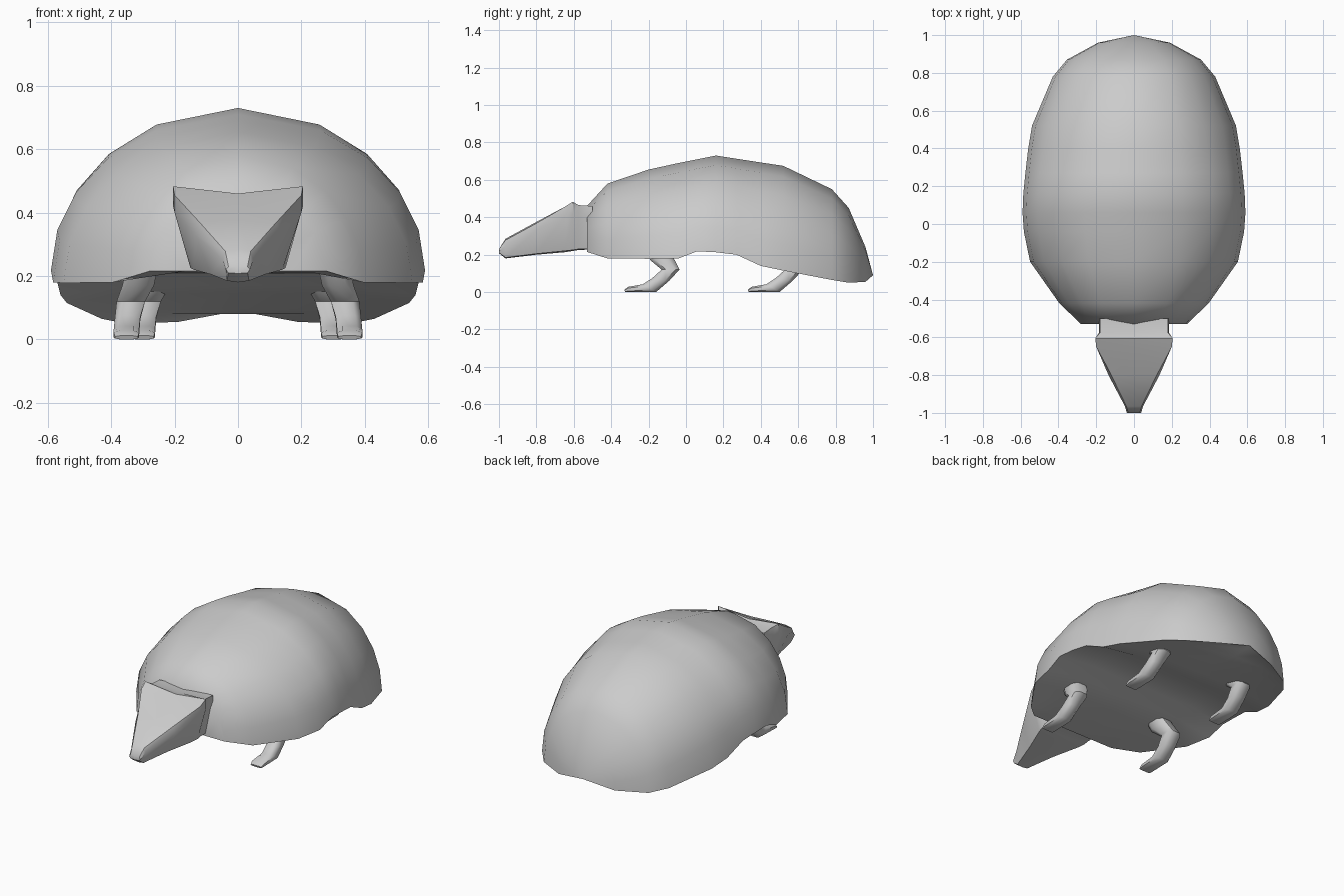
import bpy, bmesh, math

if "Cube" in bpy.data.objects:
    bpy.data.objects.remove(bpy.data.objects["Cube"])

grey = bpy.data.materials.new("plain grey")
grey.diffuse_color = (0.6, 0.6, 0.6, 1)
grey.use_nodes = True
grey.node_tree.nodes["Principled BSDF"].inputs["Base Color"].default_value = grey.diffuse_color


def loft(name, rings, angle, tip=None):
    """Skin closed rings of equal length, capping the ends or closing on a tip."""
    bm = bmesh.new()
    rows = [[bm.verts.new(p) for p in r] for r in rings]
    n = len(rows[0])
    for a, b in zip(rows, rows[1:]):
        for i in range(n):
            j = (i + 1) % n
            bm.faces.new((a[i], a[j], b[j], b[i]))
    bm.faces.new(rows[0])
    if tip:
        t = bm.verts.new(tip)
        for i in range(n):
            bm.faces.new((rows[-1][i], rows[-1][(i + 1) % n], t))
    else:
        bm.faces.new(rows[-1])
    bmesh.ops.recalc_face_normals(bm, faces=bm.faces)
    me = bpy.data.meshes.new(name)
    bm.to_mesh(me)
    bm.free()
    me.materials.append(grey)
    ob = bpy.data.objects.new(name, me)
    bpy.context.collection.objects.link(ob)
    bpy.ops.object.select_all(action='DESELECT')
    ob.select_set(True)
    bpy.context.view_layer.objects.active = ob
    bpy.ops.object.shade_smooth_by_angle(angle=math.radians(angle))
    return ob


def mirrored(half):
    """Half section from top centre to bottom centre -> full ring."""
    return half + [(-x, y, z) for x, y, z in half[-2:0:-1]]


# Domed body: y, half width, top height, rim height
stations = [
    (-.53, .28, .46, .215), (-.42, .395, .58, .18), (-.2, .55, .655, .178),
    (-.04, .583, .69, .18), (.06, .59, .71, .218), (.16, .586, .73, .213),
    (.27, .575, .713, .20), (.4, .56, .693, .14), (.52, .54, .675, .115),
    (.78, .43, .55, .065), (.87, .355, .45, .05), (.96, .19, .24, .055)]
body_rings = []
for y, w, top, rim in stations:
    half = [(w * math.cos(math.radians(a)),  y,
             rim + (top - rim) * math.sin(math.radians(a)))
            for a in (90, 64, 46, 30, 15, 0)]
    half[0] = (0, y, top)
    dip = 0 if y < -.5 else .03          # slightly hollow belly
    half += [(w * .6, y, rim + dip), (0, y, rim + dip)]
    body_rings.append(mirrored(half))
loft("body", body_rings, 50, tip=(0, 1.0, .09))

# Head with neck: y, top z, corner, side, low side, bottom z
head = [
    (-.50, .46, (.18, .46), (.185, .40), (.15, .23), .228),
    (-.575, .46, (.18, .465), (.185, .40), (.15, .23), .225),
    (-.605, .46, (.205, .483), (.205, .42), (.15, .225), .22),
    (-.65, .445, (.20, .455), (.20, .40), (.14, .22), .213),
    (-.80, .375, (.12, .368), (.135, .33), (.085, .205), .20),
    (-.965, .285, (.04, .278), (.048, .25), (.035, .185), .18),
    (-1.0, .23, (.03, .23), (.038, .22), (.03, .21), .208)]
head_rings = []
for y, top, c, s, l, bot in head:
    head_rings.append(mirrored([(0, y, top), (c[0], y, c[1]), (s[0], y, s[1]),
                                (l[0], y, l[1]), (0, y, bot)]))
loft("head", head_rings, 40)

# Legs: front edge (y, z), back edge (y, z), sideways centre, half width
leg = [
    ((-.33, .012), (-.325, 0), .352, .036), ((-.31, .028), (-.30, 0), .352, .04),
    ((-.23, .042), (-.16, 0), .352, .04), ((-.18, .075), (-.09, .06), .348, .04),
    ((-.13, .12), (-.035, .12), .338, .045), ((-.19, .17), (-.06, .17), .315, .05),
    ((-.22, .24), (-.10, .24), .30, .05)]


def soft(v):
    return math.copysign(abs(v) ** .7, v)


def make_leg(name, side, dx, dy):
    rings = []
    for f, b, cx, hw in leg:
        ring = []
        for k in range(8):
            a = math.tau * (k + .5) / 8
            u = .5 + .5 * soft(math.cos(a)) / soft(math.cos(math.pi / 8))
            v = soft(math.sin(a)) / soft(math.cos(math.pi / 8))
            ring.append((side * (cx + dx + hw * v),
                         f[0] + (b[0] - f[0]) * u + dy,
                         f[1] + (b[1] - f[1]) * u))
        rings.append(ring)
    loft(name, rings, 50)


for side, tag in ((1, "right"), (-1, "left")):
    make_leg("front_leg_" + tag, side, 0, 0)
    make_leg("rear_leg_" + tag, side, -.05, .66)
